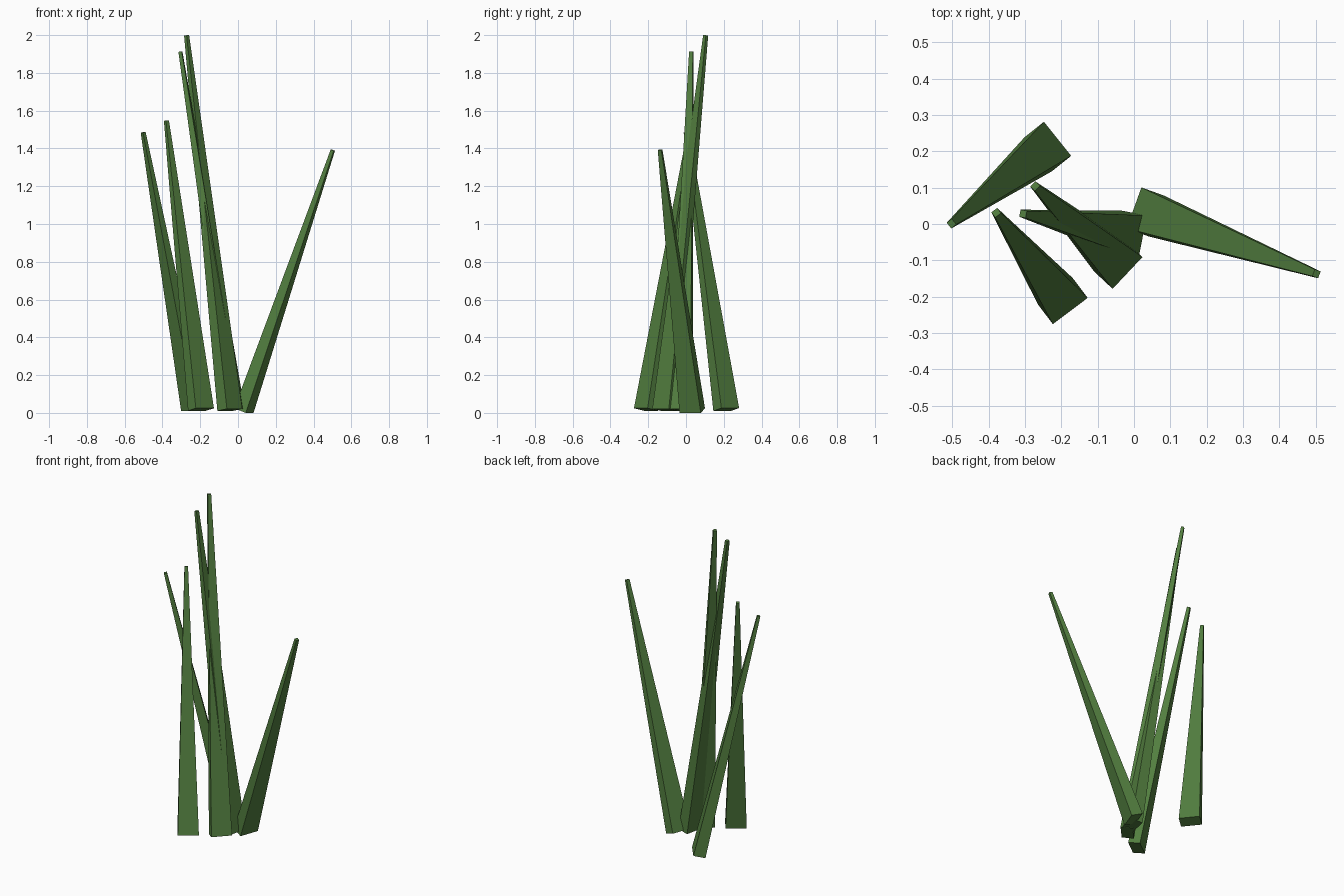
import bpy, bmesh
from mathutils import Vector

if "Cube" in bpy.data.objects:
    bpy.data.objects.remove(bpy.data.objects["Cube"])

green = bpy.data.materials.new("grass_green")
green.diffuse_color = (0.085, 0.21, 0.05, 1)
green.use_nodes = True
green.node_tree.nodes["Principled BSDF"].inputs["Base Color"].default_value = green.diffuse_color


def grass_blade(name, base, tip):
    """Tapered four-sided blade; its broad side faces the way it leans."""
    base, tip = Vector(base), Vector(tip)
    axis = (tip - base).normalized()
    side = Vector((0, 0, 1)).cross(axis).normalized()
    depth = axis.cross(side)
    bm = bmesh.new()
    rings = []
    for centre, w, t in ((base, 0.12, 0.07), (tip, 0.02, 0.018)):
        rings.append([bm.verts.new(centre + side * (a * w / 2) + depth * (b * t / 2))
                      for a, b in ((-1, -1), (1, -1), (1, 1), (-1, 1))])
    low, high = rings
    bm.faces.new(low[::-1])
    bm.faces.new(high)
    for i in range(4):
        j = (i + 1) % 4
        bm.faces.new((low[i], low[j], high[j], high[i]))
    bmesh.ops.recalc_face_normals(bm, faces=bm.faces)
    mesh = bpy.data.meshes.new(name)
    bm.to_mesh(mesh)
    bm.free()
    mesh.materials.append(green)
    bpy.context.collection.objects.link(bpy.data.objects.new(name, mesh))


# Five blades: base centre and tip centre
grass_blade("back_left_blade", (-0.237, 0.213, 0.018), (-0.502, 0.001, 1.485))
grass_blade("front_left_blade", (-0.196, -0.212, 0.018), (-0.379, 0.031, 1.547))
grass_blade("tallest_blade", (-0.043, -0.111, 0.016), (-0.272, 0.104, 1.998))
grass_blade("tall_middle_blade", (-0.010, -0.029, 0.016), (-0.305, 0.028, 1.913))
grass_blade("right_blade", (0.031, 0.033, 0.012), (0.502, -0.137, 1.391))
